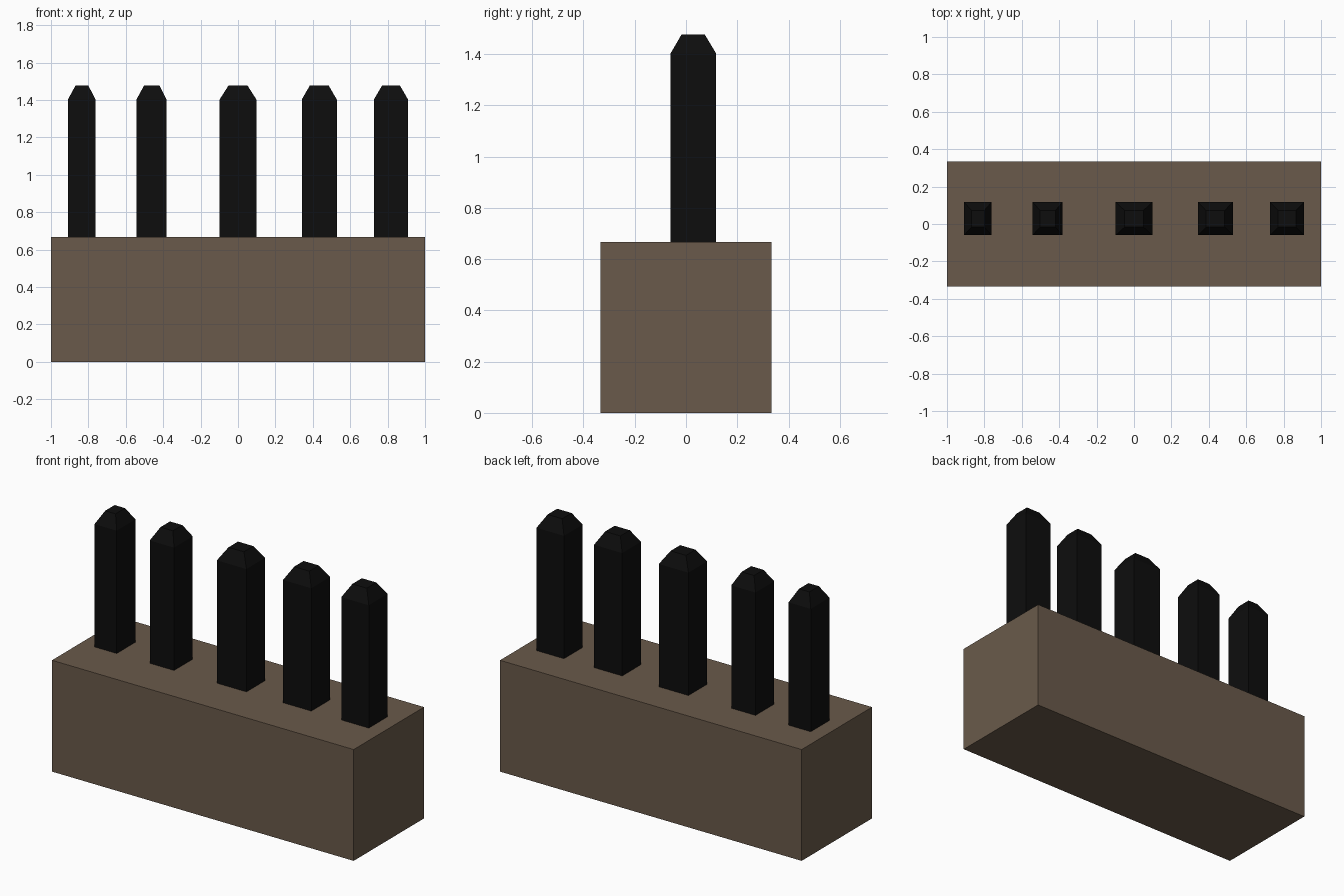
import bpy
import bmesh

if "Cube" in bpy.data.objects:
    bpy.data.objects.remove(bpy.data.objects["Cube"])


def material(name, rgb):
    m = bpy.data.materials.new(name)
    m.diffuse_color = (*rgb, 1.0)
    m.use_nodes = True
    m.node_tree.nodes["Principled BSDF"].inputs["Base Color"].default_value = m.diffuse_color
    return m


def loft(name, rings, mat):
    """Closed four-sided solid from stacked rectangles (x0, x1, y0, y1, z)."""
    bm = bmesh.new()
    loops = [[bm.verts.new((x, y, z)) for x, y in
              ((x0, y0), (x1, y0), (x1, y1), (x0, y1))]
             for x0, x1, y0, y1, z in rings]
    bm.faces.new(loops[0][::-1])
    bm.faces.new(loops[-1])
    for a, b in zip(loops, loops[1:]):
        for i in range(4):
            j = (i + 1) % 4
            bm.faces.new((a[i], a[j], b[j], b[i]))
    mesh = bpy.data.meshes.new(name)
    bm.to_mesh(mesh)
    bm.free()
    mesh.materials.append(mat)
    obj = bpy.data.objects.new(name, mesh)
    bpy.context.collection.objects.link(obj)
    return obj


brown = material("brown", (0.144, 0.102, 0.069))
black = material("black", (0.004, 0.004, 0.004))

# Base block
BASE_TOP = 0.667
loft("base_block", [(-1, 1, -0.333, 0.333, 0), (-1, 1, -0.333, 0.333, BASE_TOP)], brown)

# Posts: left and right of the shaft, left and right of the flat tip
posts = [
    (-0.909, -0.762, -0.869, -0.800),
    (-0.543, -0.382, -0.502, -0.420),
    (-0.098, 0.098, -0.051, 0.051),
    (0.341, 0.528, 0.384, 0.485),
    (0.727, 0.909, 0.770, 0.866),
]
for i, (x0, x1, t0, t1) in enumerate(posts, 1):
    loft(f"post_{i}", [
        (x0, x1, -0.06, 0.117, BASE_TOP - 0.005),
        (x0, x1, -0.06, 0.117, 1.403),
        (t0, t1, -0.017, 0.073, 1.477),
    ], black)
